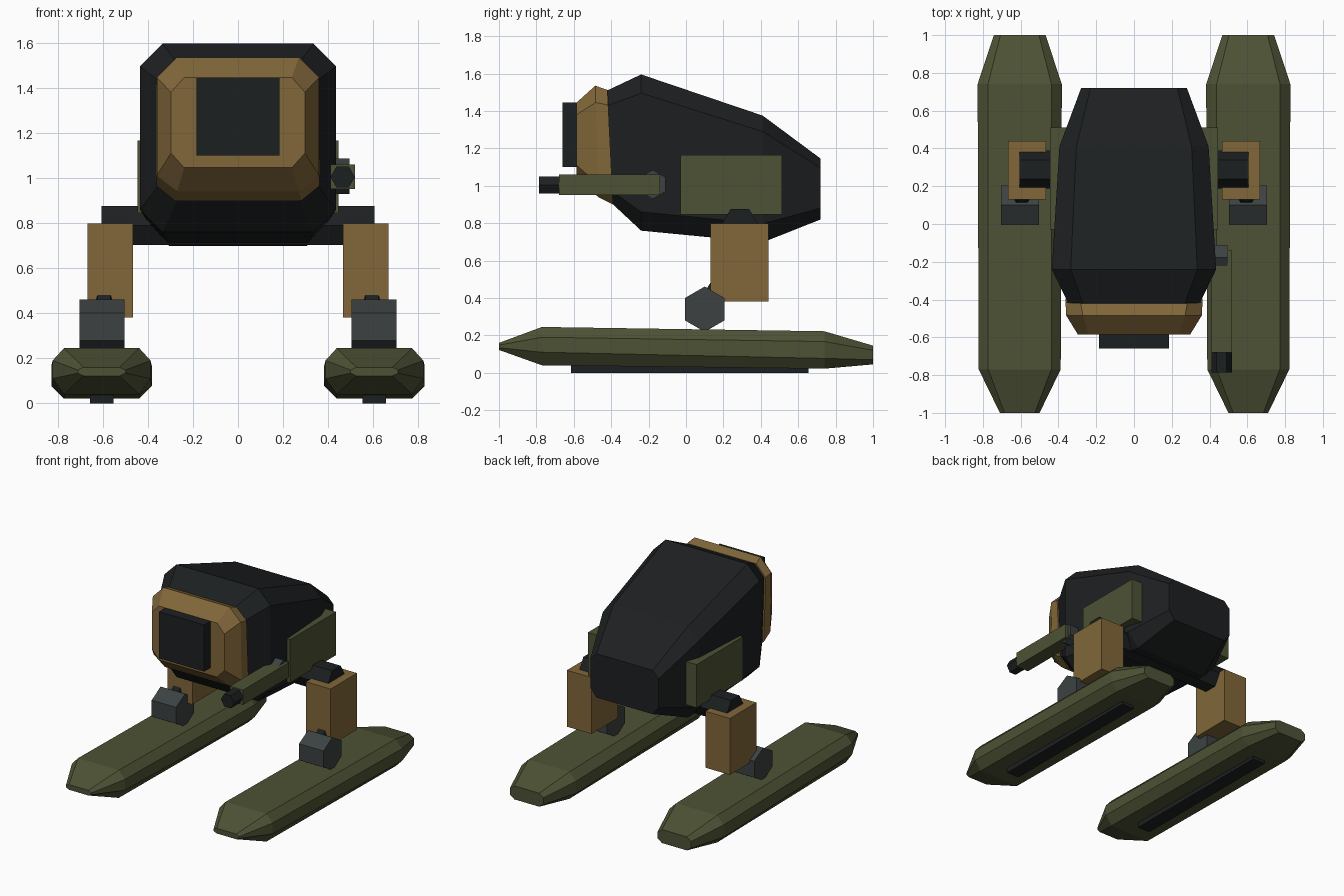
import bpy, bmesh, math
from mathutils import Vector

if "Cube" in bpy.data.objects:
    bpy.data.objects.remove(bpy.data.objects["Cube"])


def material(name, rgb):
    m = bpy.data.materials.new(name)
    m.diffuse_color = (*rgb, 1)
    m.use_nodes = True
    m.node_tree.nodes["Principled BSDF"].inputs["Base Color"].default_value = m.diffuse_color
    return m


BLACK = material("black", (0.012, 0.014, 0.015))
OLIVE = material("olive", (0.075, 0.085, 0.035))
TAN = material("tan", (0.22, 0.135, 0.042))
GREY = material("grey", (0.045, 0.053, 0.054))


def finish(name, bm, mat):
    bmesh.ops.recalc_face_normals(bm, faces=bm.faces)
    mesh = bpy.data.meshes.new(name)
    bm.to_mesh(mesh)
    bm.free()
    mesh.materials.append(mat)
    ob = bpy.data.objects.new(name, mesh)
    bpy.context.collection.objects.link(ob)
    return ob


def box(name, x, y, z, mat):
    bm = bmesh.new()
    bmesh.ops.create_cube(bm, size=1)
    for v in bm.verts:
        v.co = [(a + b) / 2 + c * (b - a) for (a, b), c in zip((x, y, z), v.co)]
    return finish(name, bm, mat)


def hex_rod(name, start, end, radius, up, mat):
    """Six-sided rod between two points; one corner points along 'up'."""
    a, b, up = Vector(start), Vector(end), Vector(up)
    axis = (b - a).normalized()
    u = (up - axis * up.dot(axis)).normalized()
    w = axis.cross(u)
    bm = bmesh.new()
    rings = [[bm.verts.new(p + radius * (u * math.cos(k * math.pi / 3) + w * math.sin(k * math.pi / 3)))
              for k in range(6)] for p in (a, b)]
    bridge(bm, rings)
    return finish(name, bm, mat)


def bridge(bm, rings):
    n = len(rings[0])
    for r, s in zip(rings, rings[1:]):
        for k in range(n):
            bm.faces.new((r[k], r[(k + 1) % n], s[(k + 1) % n], s[k]))
    bm.faces.new(rings[0])
    bm.faces.new(rings[-1])


def loft(name, stations, mat, cx=0):
    """Chamfered sections: y, half width, bottom, top, chamfer x, chamfer z low, chamfer z high, y lean."""
    bm = bmesh.new()
    rings = []
    for y, w, z0, z1, c, lo, hi, lean in stations:
        pts = [(w - c, z0), (w, z0 + lo), (w, z1 - hi), (w - c, z1),
               (c - w, z1), (-w, z1 - hi), (-w, z0 + lo), (c - w, z0)]
        rings.append([bm.verts.new((cx + x, y + lean * (z1 - z) / (z1 - z0), z)) for x, z in pts])
    bridge(bm, rings)
    return finish(name, bm, mat)


# Hull
loft("hull", [(-0.42, 0.35, 0.90, 1.51, 0.08, 0.07, 0.08, 0.03),
              (-0.24, 0.435, 0.76, 1.595, 0.10, 0.10, 0.10, 0),
              (0.41, 0.395, 0.697, 1.375, 0.09, 0.10, 0.085, 0),
              (0.72, 0.28, 0.82, 1.145, 0.05, 0.06, 0.05, 0)], BLACK)

# Face frame and window
loft("face_frame", [(-0.585, 0.297, 1.045, 1.445, 0.058, 0.065, 0.065, 0),
                    (-0.485, 0.36, 0.94, 1.535, 0.09, 0.07, 0.09, 0.015),
                    (-0.42, 0.362, 0.90, 1.512, 0.08, 0.065, 0.08, 0.03)], TAN)
box("window", (-0.185, 0.185), (-0.66, -0.57), (1.10, 1.445), BLACK)

# Hip axle
hex_rod("hip_axle", (-0.605, 0.288, 0.788), (0.605, 0.288, 0.788), 0.1, (0, 1, 0), BLACK)

# Side gun on the right only
hex_rod("gun_pivot", (0.38, -0.178, 1.007), (0.495, -0.178, 1.007), 0.078, (0, 0, 1), GREY)
box("gun_body", (0.41, 0.518), (-0.68, -0.14), (0.95, 1.06), OLIVE)
hex_rod("gun_muzzle", (0.464, -0.785, 1.004), (0.464, -0.64, 1.004), 0.054, (1, 0, 0), BLACK)

# Side panels and legs
for side, s in (("right", 1), ("left", -1)):
    box(f"{side}_side_panel", (s * 0.35, s * 0.446), (-0.03, 0.512), (0.845, 1.165), OLIVE)
    box(f"{side}_thigh", (s * 0.466, s * 0.668), (0.13, 0.44), (0.38, 0.798), TAN)
    hex_rod(f"{side}_shin", (s * 0.594, 0.1, 0.34), (s * 0.594, 0.26, 0.59), 0.058, (1, 0, 0), BLACK)
    hex_rod(f"{side}_ankle", (s * 0.504, 0.1, 0.34), (s * 0.704, 0.1, 0.34), 0.121, (0, 0, 1), GREY)
    # Ski foot and sole
    loft(f"{side}_ski", [(-1.0, 0.105, 0.122, 0.16, 0.025, 0.012, 0.012, 0),
                         (-0.77, 0.217, 0.04, 0.245, 0.05, 0.07, 0.055, 0),
                         (0.74, 0.223, 0.022, 0.222, 0.055, 0.055, 0.055, 0),
                         (1.0, 0.137, 0.045, 0.145, 0.035, 0.025, 0.025, 0)], OLIVE, s * 0.605)
    box(f"{side}_sole", (s * 0.553, s * 0.657), (-0.615, 0.655), (0, 0.06), BLACK)
